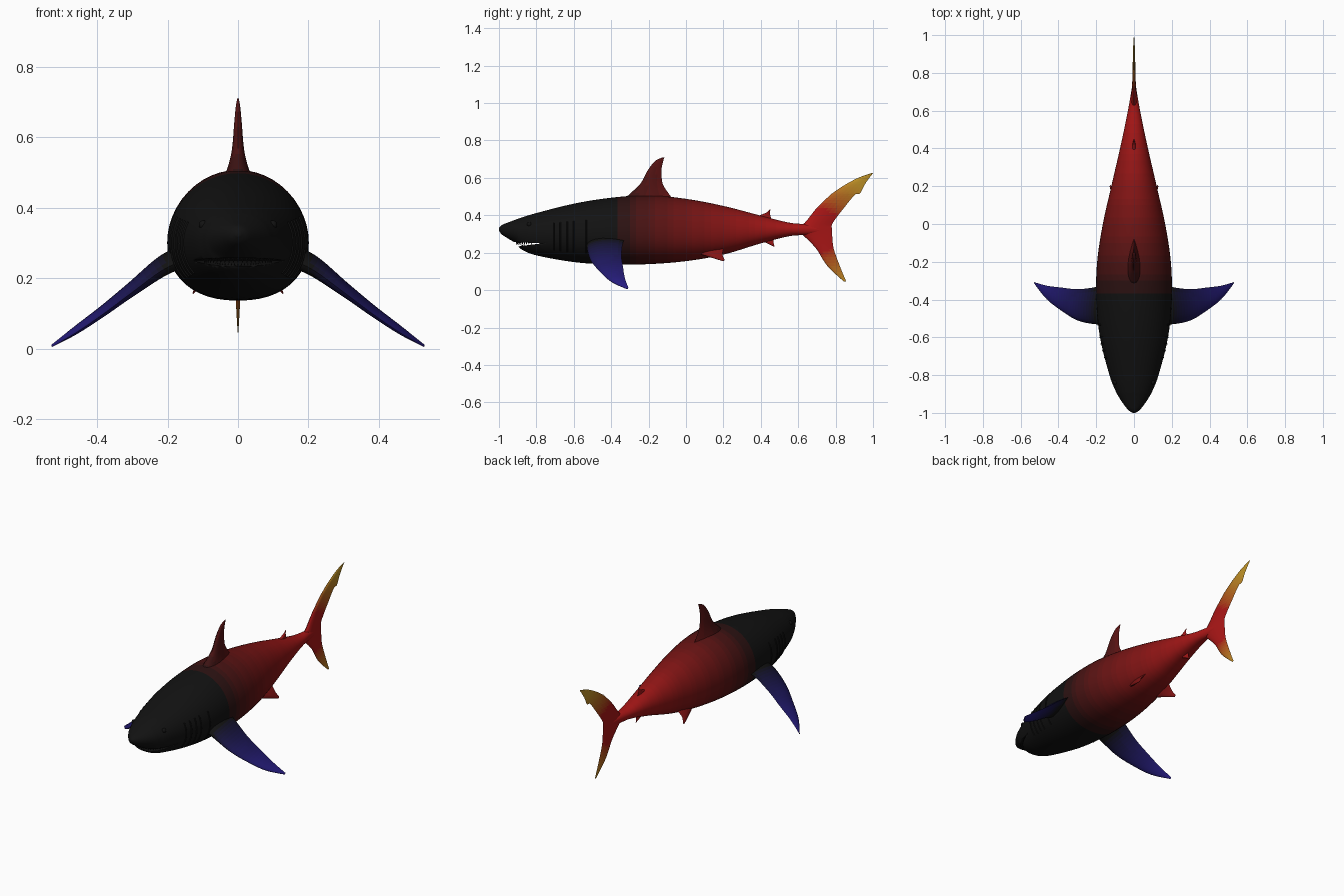
import bpy, bmesh, math
from mathutils import Vector

if "Cube" in bpy.data.objects:
    bpy.data.objects.remove(bpy.data.objects["Cube"])

BLACK, RED = (.006, .006, .006), (.40, .008, .008)
YELLOW, BLUE = (.52, .29, .02), (.02, .012, .22)
STEPS = 20


def clamp(t):
    return max(0.0, min(1.0, t))


def material(name, col):
    m = bpy.data.materials.get(name) or bpy.data.materials.new(name)
    m.diffuse_color = (*col, 1)
    m.use_nodes = True
    m.node_tree.nodes["Principled BSDF"].inputs["Base Color"].default_value = m.diffuse_color
    return m


def paint(ob, c0, c1, fade, label):
    """Stepped colour fade over the faces, driven by fade(face centre)."""
    slots = {}
    for p in ob.data.polygons:
        k = round(clamp(fade(p.center)) * STEPS)
        if k not in slots:
            col = [a + (b - a) * k / STEPS for a, b in zip(c0, c1)]
            slots[k] = len(slots)
            ob.data.materials.append(material(f"{label}_{k}", col))
        p.material_index = slots[k]


def smooth(rows, n):
    """Catmull-Rom interpolation of a table of sections."""
    out = []
    for i in range(len(rows) - 1):
        a, b, c, d = (rows[max(0, min(len(rows) - 1, i + k))] for k in (-1, 0, 1, 2))
        for s in range(n):
            t = s / n
            out.append([.5 * (2*q + (r - p)*t + (2*p - 5*q + 4*r - u)*t*t + (3*q - p - 3*r + u)*t**3)
                        for p, q, r, u in zip(a, b, c, d)])
    return out + [list(rows[-1])]


def finish(bm, name, angle=40):
    bmesh.ops.recalc_face_normals(bm, faces=bm.faces)
    me = bpy.data.meshes.new(name)
    bm.to_mesh(me)
    bm.free()
    ob = bpy.data.objects.new(name, me)
    bpy.context.collection.objects.link(ob)
    select(ob)
    bpy.ops.object.shade_smooth_by_angle(angle=math.radians(angle))
    return ob


def select(ob):
    bpy.ops.object.select_all(action='DESELECT')
    ob.select_set(True)
    bpy.context.view_layer.objects.active = ob


def loft(name, rings):
    bm = bmesh.new()
    vs = [[bm.verts.new(p) for p in r] for r in rings]
    n = len(rings[0])
    for a, b in zip(vs, vs[1:]):
        for j in range(n):
            bm.faces.new((a[j], a[(j+1) % n], b[(j+1) % n], b[j]))
    bm.faces.new(vs[0])
    bm.faces.new(vs[-1])
    return finish(bm, name)


def fin(name, sections, normal, mirror=False):
    """Airfoil loft; section = lead xyz, trail xyz, half thickness."""
    nrm, rings, m = Vector(normal).normalized(), [], 9
    ts = [(1 - math.cos(math.pi * i / m)) / 2 for i in range(m + 1)]
    for s in smooth(sections, 6):
        lead, trail, th = Vector(s[:3]), Vector(s[3:6]), s[6]
        up = [(t, 2.6 * math.sqrt(t) * (1 - t) * th) for t in ts]
        loop = up + [(t, -h) for t, h in up[-2:0:-1]]
        rings.append([lead.lerp(trail, t) + nrm * h for t, h in loop])
    ob = loft(name, rings)
    if mirror:
        ob.modifiers.new("mirror", 'MIRROR').use_mirror_merge = False
    return ob


def upright(rows):
    """Sections (z, lead y, trail y, thickness) on the centre plane."""
    return [(0, a, z, 0, b, z, th) for z, a, b, th in rows]


def body_fade(c):
    return (c.y + .38) / .98


# body: y, top, bottom, half width, height of widest point
body_rows = [
    (-1.0, .332, .318, .008, .325), (-.985, .348, .298, .03, .323), (-.95, .362, .275, .058, .32),
    (-.91, .377, .25, .084, .315), (-.88, .388, .218, .099, .31), (-.8, .412, .186, .130, .305),
    (-.6, .462, .15, .180, .30), (-.4, .494, .137, .200, .30), (-.2, .507, .139, .195, .30),
    (0, .488, .155, .165, .30), (.2, .45, .19, .120, .31), (.4, .398, .25, .074, .32),
    (.55, .361, .288, .042, .325), (.64, .352, .295, .025, .325), (.74, .335, .305, .008, .322)]
spine = smooth(body_rows, 6)


def skin(row, a):
    y, top, bot, w, zc = row
    c, s = math.cos(a), math.sin(a)
    if s >= 0:
        return Vector((w * c, y, zc + (top - zc) * s))
    return Vector((math.copysign(abs(c) ** .87, c) * w, y, zc - (zc - bot) * abs(s) ** .95))


SIDES = 48
body = loft("body", [[skin(r, 2 * math.pi * i / SIDES) for i in range(SIDES)] for r in spine])

# mouth opening, a wedge cut out below the snout
bm = bmesh.new()
wedge = [[bm.verts.new((x, y, z)) for y, z in ((-1.02, .218), (-1.02, .262), (-.77, .25))] for x in (-.3, .3)]
bm.faces.new(wedge[0])
bm.faces.new(wedge[1])
for j in range(3):
    k = (j + 1) % 3
    bm.faces.new((wedge[0][j], wedge[0][k], wedge[1][k], wedge[1][j]))
cutter = finish(bm, "mouth_cutter")
mod = body.modifiers.new("mouth", 'BOOLEAN')
mod.object, mod.operation, mod.solver = cutter, 'DIFFERENCE', 'EXACT'
select(body)
bpy.ops.object.modifier_apply(modifier=mod.name)
bpy.data.objects.remove(cutter)
paint(body, BLACK, RED, body_fade, "body")

# teeth along the jaw arcs
bm = bmesh.new()
for z0, z1, reach in ((.259, .241, .105), (.224, .244, .078)):
    for i in range(21):
        a = math.radians(-75 + 7.5 * i)
        x, y = .098 * math.sin(a) * reach / .105, -.80 - reach * math.cos(a)
        base = [bm.verts.new((x + .005 * math.cos(b), y + .005 * math.sin(b), z0))
                for b in (0, 1.57, 3.14, 4.71)]
        tip = bm.verts.new((x, y, z1))
        bm.faces.new(base)
        for j in range(4):
            bm.faces.new((base[j], base[(j + 1) % 4], tip))
teeth = finish(bm, "teeth", 20)
paint(teeth, BLACK, RED, lambda c: 0, "body")

# eyes and gill ridges lie on the skin
def ring_at(y):
    return min(spine, key=lambda r: abs(r[0] - y))


for side, sx in (("left", 1), ("right", -1)):
    p = skin(ring_at(-.84), math.radians(28))
    bm = bmesh.new()
    bmesh.ops.create_uvsphere(bm, u_segments=16, v_segments=10, radius=.013)
    bmesh.ops.translate(bm, verts=bm.verts, vec=(sx * (p.x - .006), p.y, p.z))
    paint(finish(bm, f"{side}_eye"), BLACK, RED, lambda c: 0, "body")
    for g in range(5):
        cu = bpy.data.curves.new(f"{side}_gill_{g + 1}", 'CURVE')
        cu.dimensions, cu.bevel_depth, cu.bevel_resolution = '3D', .004, 1
        sp = cu.splines.new('POLY')
        sp.points.add(10)
        row = ring_at(-.69 + .035 * g)
        for i, pt in enumerate(sp.points):
            q = skin(row, math.radians(-40 + 6.5 * i))
            pt.co = (q.x * sx, q.y, q.z, 1)
        cu.materials.append(material("body_0", BLACK))
        bpy.context.collection.objects.link(bpy.data.objects.new(cu.name, cu))

# dorsal fins and anal fin
dorsal = fin("dorsal_fin", upright([
    (.46, -.36, -.05, .05), (.52, -.295, -.095, .028), (.57, -.243, -.125, .017),
    (.64, -.205, -.131, .011), (.69, -.165, -.122, .006), (.71, -.125, -.115, .002)]), (1, 0, 0))
rear = fin("rear_dorsal_fin", upright([
    (.365, .34, .46, .014), (.395, .385, .452, .009), (.415, .43, .448, .005), (.432, .448, .453, .001)]), (1, 0, 0))
anal = fin("anal_fin", upright([
    (.29, .37, .47, .014), (.262, .41, .468, .009), (.245, .445, .47, .005), (.233, .468, .474, .001)]), (1, 0, 0))
pelvic = fin("pelvic_fins", [
    (.055, .03, .23, .055, .2, .25, .014), (.09, .07, .197, .085, .2, .22, .011),
    (.112, .135, .175, .11, .195, .19, .007), (.128, .198, .155, .126, .207, .162, .002)],
    (.7, 0, .7), mirror=True)
for ob in (dorsal, rear, anal, pelvic):
    paint(ob, BLACK, RED, body_fade, "body")

# tail fin with both lobes, stepped notch near the upper tip
tail = fin("tail_fin", upright([
    (.045, .845, .857, .001), (.13, .755, .822, .006), (.22, .697, .79, .009), (.285, .635, .782, .013),
    (.325, .59, .78, .017), (.36, .635, .785, .014), (.44, .70, .845, .009), (.512, .775, .905, .007),
    (.516, .78, .93, .007), (.56, .845, .953, .006), (.60, .92, .98, .004), (.625, .99, 1.0, .001)]), (1, 0, 0))
paint(tail, RED, YELLOW, lambda c: (math.hypot(c.y - .70, c.z - .32) - .12) / .22, "tail")

# pectoral fins
pec_rows = [(.13, -.53, .26, -.31, .29, .036), (.21, -.53, .225, -.335, .258, .027),
            (.30, -.51, .16, -.345, .188, .018), (.38, -.462, .10, -.337, .125, .013),
            (.46, -.40, .045, -.327, .065, .009), (.528, -.315, .005, -.308, .012, .002)]
pec = fin("pectoral_fins", [(x, a, b, x, c, d, th) for x, a, b, c, d, th in pec_rows], (.66, 0, .75), mirror=True)
paint(pec, BLACK, BLUE, lambda c: (c.x - .2) / .3, "pectoral")
